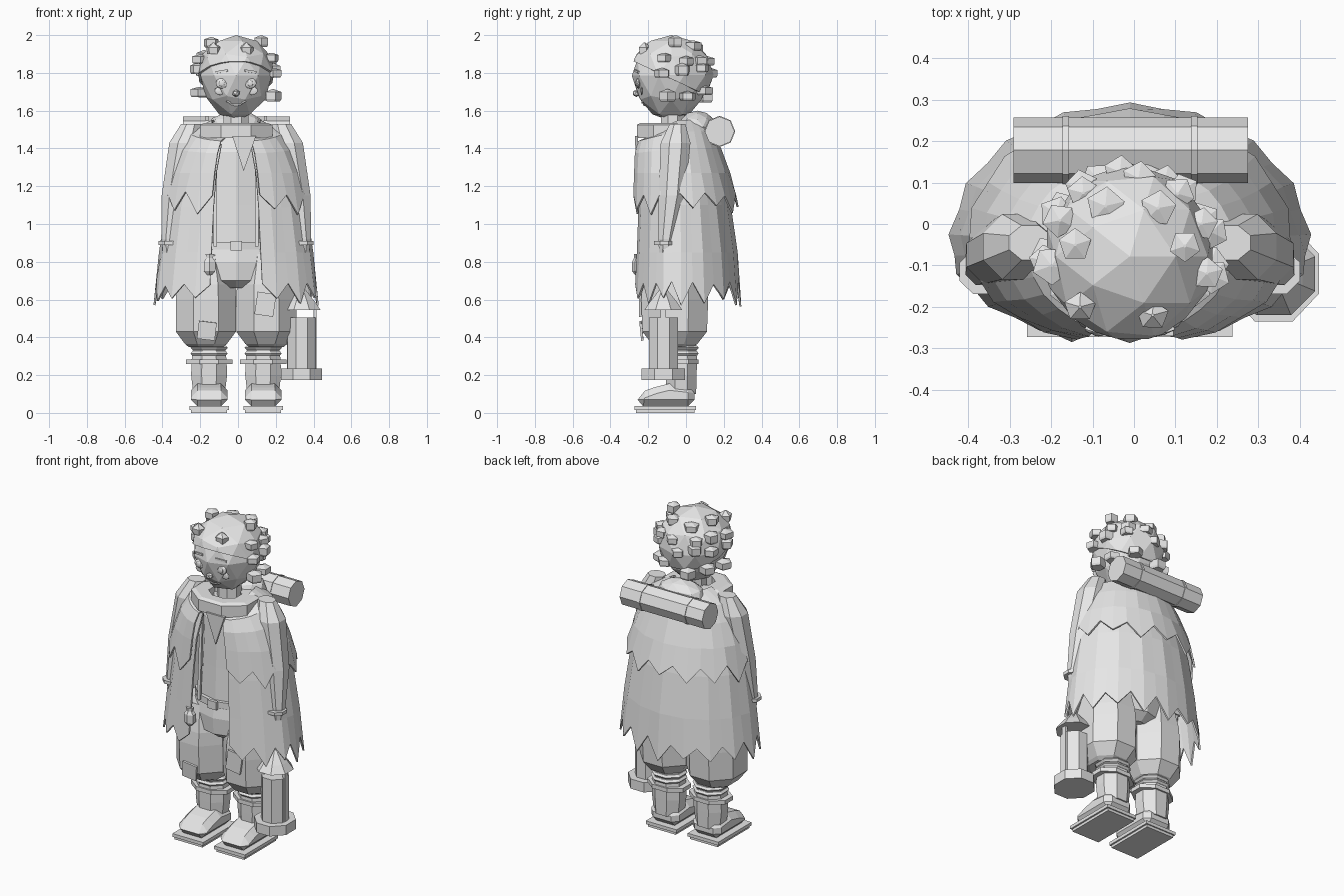
import bpy, bmesh, math, random
from mathutils import Vector, Matrix
from mathutils.bvhtree import BVHTree

if "Cube" in bpy.data.objects:
    bpy.data.objects.remove(bpy.data.objects["Cube"])

random.seed(4)
CX = -0.01                      # body centre line
grey = bpy.data.materials.new("plain_grey")
grey.diffuse_color = (0.8, 0.8, 0.8, 1)
grey.use_nodes = True
grey.node_tree.nodes["Principled BSDF"].inputs["Base Color"].default_value = grey.diffuse_color


def finish(name, bm):
    bmesh.ops.recalc_face_normals(bm, faces=bm.faces)
    me = bpy.data.meshes.new(name)
    bm.to_mesh(me)
    bm.free()
    me.materials.append(grey)
    ob = bpy.data.objects.new(name, me)
    bpy.context.collection.objects.link(ob)
    return ob


def rings(name, prof, n=8, cx=CX, cy=0.0, phase=None, closed=False, mat=None):
    """Stacked n-gon rings: (z, rx, ry[, dx, dy])."""
    bm = bmesh.new()
    phase = math.pi / n if phase is None else phase
    loops = []
    for z, rx, ry, *d in prof:
        dx, dy = d if d else (0, 0)
        loops.append([bm.verts.new((cx + dx + rx * math.cos(phase + i * math.tau / n),
                                    cy + dy + ry * math.sin(phase + i * math.tau / n), z))
                      for i in range(n)])
    pairs = list(zip(loops, loops[1:]))
    if closed:
        pairs.append((loops[-1], loops[0]))
    else:
        bm.faces.new(loops[0])
        bm.faces.new(loops[-1])
    for a, b in pairs:
        for i in range(n):
            j = (i + 1) % n
            bm.faces.new((a[i], a[j], b[j], b[i]))
    if mat:
        bm.transform(mat)
    return finish(name, bm)


def box(name, loc, size, rot=(0, 0, 0)):
    bm = bmesh.new()
    bmesh.ops.create_cube(bm, size=1)
    ob = finish(name, bm)
    ob.location, ob.scale, ob.rotation_euler = loc, size, rot
    return ob


def ball(name, loc, size, sub=1):
    bm = bmesh.new()
    bmesh.ops.create_icosphere(bm, subdivisions=sub, radius=1)
    bm.transform(Matrix.Translation(loc) @ Matrix.Diagonal((*size, 1)))
    return finish(name, bm)


# ---- boots and trousers
for s, side in ((-1, "left"), (1, "right")):
    x = CX + s * 0.143
    box("sole_" + side, (x, -0.11, 0.008), (0.19, 0.31, 0.016))
    box("welt_" + side, (x, -0.11, 0.026), (0.21, 0.325, 0.02))
    bm = bmesh.new()
    side_profile = [(0.045, .035), (0.045, .14), (-.09, .155), (-.17, .135), (-.25, .105), (-.262, .035)]
    f = bm.faces.new([bm.verts.new((x - 0.097, y, z)) for y, z in side_profile])
    ext = bmesh.ops.extrude_face_region(bm, geom=[f])
    bmesh.ops.translate(bm, vec=(0.194, 0, 0), verts=[v for v in ext["geom"] if isinstance(v, bmesh.types.BMVert)])
    shoe = finish("shoe_" + side, bm)
    bev = shoe.modifiers.new("bevel", "BEVEL")
    bev.width, bev.segments = 0.035, 1
    rings("boot_shaft_" + side, [(.1, .09, .085), (.2, .103, .088), (.28, .1, .09), (.36, .09, .085)], 8, x, -.025)
    rings("boot_strap_" + side, [(.258, .133, .1), (.283, .133, .1)], 8, x, -.025)
    for z in (.315, .345):
        rings("leg_wrap_" + side, [(z - .012, .095, .09), (z, .107, .1), (z + .012, .095, .09)], 8, x, -.025)
    rings("trouser_leg_" + side, [(.35, .1, .1), (.365, .12, .13), (.43, .172, .185), (.6, .172, .192),
                                  (.68, .168, .185), (.84, .12, .15)], 8, CX + s * .16, -.06)
rings("trouser_seat", [(.66, .1, .11), (.7, .2, .165), (.8, .23, .172), (.89, .2, .158)], 10, CX, -.06)
box("knee_patch_left", (-.165, -.236, .435), (.095, .012, .095), (.1, .12, 0))
box("thigh_patch_right", (.145, -.242, .575), (.1, .012, .12), (0, .15, 0))

# ---- torso, belt, straps
rings("torso", [(.85, .2, .15), (1.1, .18, .14), (1.38, .17, .13), (1.5, .1, .09)], 10, CX, -.06)
rings("belt", [(.865, .215, .17), (.905, .215, .17)], 10, CX, -.06)
box("buckle", (CX, -.232, .885), (.06, .02, .05))
for s in (-1, 1):
    box("strap", (CX + s * .11, -.195, 1.14), (.018, .014, .52), (-.05, 0, 0))
rings("pouch", [(.73, .015, .015), (.75, .034, .03), (.8, .036, .03), (.82, .02, .02), (.84, .025, .02)],
      6, -.15, -.255)


# ---- two layers of ragged cloak, open at the front, lower at the front neckline
def cloak(name, prof, teeth, depth, pleat, dip):
    bm = bmesh.new()
    cols, half = teeth * 2, math.radians(161)
    grid = []
    for c in range(cols + 1):
        th = -half + 2 * half * c / cols
        tip = c % 2
        drop = (depth * random.uniform(.45, 1)) if tip else -depth * random.uniform(.1, .4)
        front = max(0, -math.cos(th))
        col = []
        for k, (z, rx, yb, yf) in enumerate(prof):
            w = 1 + (pleat if tip else -pleat) * k / (len(prof) - 1)
            last = k == len(prof) - 1
            r = yb if math.cos(th) > 0 else yf
            low = dip * front * max(0, 1 - k / 3)
            col.append(bm.verts.new((CX + rx * w * math.sin(th), -.05 + r * w * math.cos(th),
                                     z - low - (drop if last else 0))))
        grid.append(col)
    for a, b in zip(grid, grid[1:]):
        for k in range(len(prof) - 1):
            bm.faces.new((a[k], b[k], b[k + 1], a[k + 1]))
    ob = finish(name, bm)
    sol = ob.modifiers.new("thickness", "SOLIDIFY")
    sol.thickness, sol.offset = .01, -1


cloak("cloak_lower", [(1.47, .24, .19, .18), (1.3, .325, .24, .205), (1.1, .37, .285, .215),
                      (.85, .405, .32, .225), (.66, .432, .338, .235)], 15, .1, .015, .05)
cloak("cloak_upper", [(1.55, .13, .16, .12), (1.49, .25, .2, .215), (1.4, .305, .235, .235),
                      (1.27, .355, .282, .24), (1.14, .392, .325, .245)], 13, .09, .012, .08)

# ---- arms, mostly covered by the cloak
for s, side in ((-1, "left"), (1, "right")):
    rings("arm_" + side, [(1.53, .055, .045, s * .24, 0), (1.43, .085, .085, s * .275, -.01),
                          (1.15, .075, .075, s * .325, -.03), (.92, .045, .045, s * .355, -.06),
                          (.85, .035, .035, s * .355, -.065)], 8, CX, -.045)
    rings("wrist_band_" + side, [(.89, .06, .058), (.91, .06, .058)], 8, CX + s * .355, -.115)
    ball("hand_" + side, (CX + s * .335, -.12, .77), (.04, .045, .06))

# ---- collar, neck cloth, hood, neck
rings("collar", [(1.455, .208, .162), (1.525, .208, .162), (1.535, .18, .14), (1.535, .1, .08), (1.455, .1, .08)],
      8, CX, -.11, closed=True)
bm = bmesh.new()
pts = [(-.03, 1.465), (.095, 1.465), (.03, 1.28)]
bm.faces.new([bm.verts.new((x, -.255 if z > 1.4 else -.25, z)) for x, z in pts])
ob = finish("neck_cloth_point", bm)
ob.modifiers.new("thickness", "SOLIDIFY").thickness = .015
ball("folded_hood", (CX, .06, 1.515), (.15, .1, .085), 2)
rings("neck", [(1.45, .075, .07), (1.62, .07, .065)], 8, CX, -.07)

# ---- bedroll with two straps
turn = Matrix.Translation((0, .178, 1.49)) @ Matrix.Rotation(math.pi / 2, 4, 'Y')
rings("bedroll", [(-.29, .079, .079), (.275, .079, .079)], 8, 0, 0, 0, mat=turn)
for x in (-.165, .145):
    rings("bedroll_strap", [(x - .008, .083, .083), (x + .008, .083, .083)], 8, 0, 0, 0, mat=turn)

# ---- head with tapered jaw
HC = Vector((CX, -.08, 1.785))
bm = bmesh.new()
bmesh.ops.create_icosphere(bm, subdivisions=2, radius=1)
for v in bm.verts:
    d = min(v.co.z, 0)
    v.co = HC + Vector((v.co.x * .198 * (1 + .16 * d), v.co.y * .207 * (1 + .06 * d),
                        v.co.z * (.24 if d < 0 else .2)))
face_tree = BVHTree.FromBMesh(bm)
finish("head", bm)


def on_face(x, z):
    hit = face_tree.ray_cast(Vector((CX + x, -2, z)), Vector((0, 1, 0)))[0]
    return hit if hit else Vector((CX + x, -.25, z))


for s in (-1, 1):
    p = on_face(s * .075, 1.745)
    ball("eye", p, (.034, .012, .028), 2)
    ball("iris", p + Vector((0, -.01, 0)), (.016, .006, .017), 2)
    ball("cheek", on_face(s * .085, 1.705), (.03, .006, .022), 2)
    box("brow", on_face(s * .075, 1.808), (.065, .014, .012), (0, s * .15, s * .3))
ball("nose", on_face(0, 1.692) + Vector((0, -.008, 0)), (.022, .022, .02))
for i in range(-2, 3):
    box("mouth", on_face(i * .02, 1.63 + .004 * i * i), (.024, .01, .008), (0, -i * .2, 0))

# ---- hair cap, cut along a slope from brow to nape
bm = bmesh.new()
bmesh.ops.create_icosphere(bm, subdivisions=2, radius=1)
bm.transform(Matrix.Translation((CX, -.078, 1.79)) @ Matrix.Diagonal((.21, .225, .21, 1)))
bmesh.ops.bisect_plane(bm, geom=bm.verts[:] + bm.edges[:] + bm.faces[:], plane_co=(CX, -.285, 1.865),
                       plane_no=(0, .42, .9), clear_inner=True)
ob = finish("hair_cap", bm)
ob.modifiers.new("thickness", "SOLIDIFY").thickness = .012

# ---- curls: five-sided stubs with pointed tops, around the back and sides
for z, r, count, spread in ((1.95, .135, 4, 80), (1.88, .19, 7, 100), (1.81, .205, 7, 100),
                            (1.69, .195, 6, 95)):
    for i in range(count):
        a = math.radians(-spread + 2 * spread * i / (count - 1) + random.uniform(-7, 7))
        q, h = random.uniform(.038, .048), random.uniform(.022, .03)
        zz = z + random.uniform(-.02, .02)
        rings("curl", [(zz - h, q * .85, q * .85), (zz - h * .6, q, q), (zz + h * .7, q, q), (zz + h * 1.2, .004, .004)],
              5, CX + r * math.sin(a), -.078 + r * math.cos(a), random.uniform(0, 1))
for x, y in ((.045, -.22), (-.13, -.2)):
    rings("front_curl", [(1.9, .035, .03), (1.935, .04, .036), (1.96, .004, .004)], 5, x, y, .3)

# ---- lantern
LX, LY = .337, -.12
rings("lantern_base", [(.175, .118, .125), (.235, .118, .125)], 8, LX, LY)
rings("lantern_body", [(.235, .08, .083), (.505, .08, .083)], 8, LX, LY)
for s in (-1, 1):
    box("lantern_post", (LX + s * .07, LY, .395), (.016, .03, .32))
rings("lantern_roof", [(.545, .108, .108), (.59, .075, .075), (.66, .015, .015)], 8, LX, LY)
rings("lantern_handle", [(.65, .01, .01), (.77, .01, .01)], 6, LX, LY)
